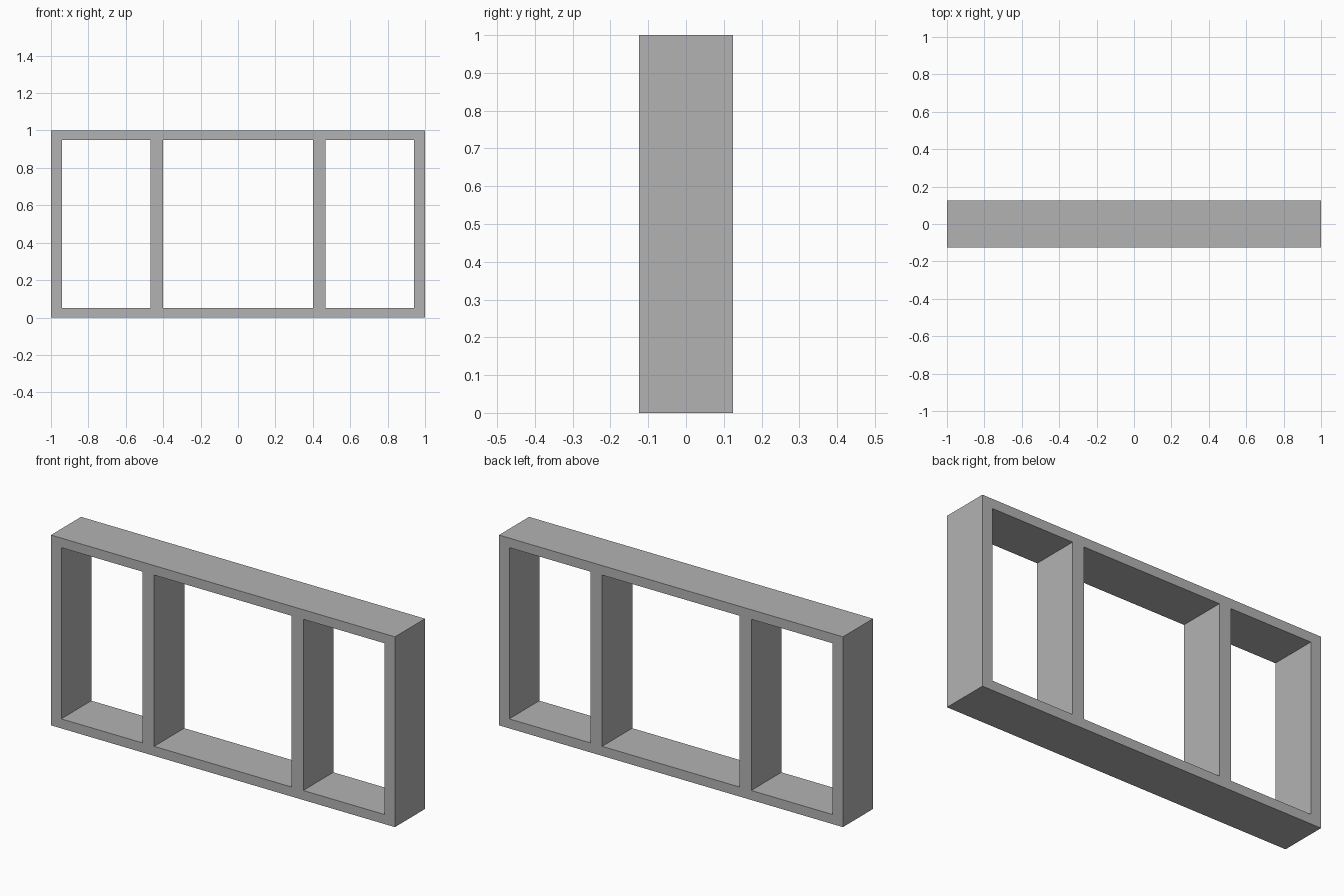
import bpy
import bmesh

cube = bpy.data.objects.get("Cube")
if cube:
    bpy.data.objects.remove(cube, do_unlink=True)

# Plain grey for the whole frame
grey = bpy.data.materials.new("grey")
grey.use_nodes = True
colour = (0.45, 0.45, 0.45, 1)
grey.diffuse_color = colour
grey.node_tree.nodes["Principled BSDF"].inputs["Base Color"].default_value = colour

# Edges of posts and rails; odd column and middle row cells are openings
half_columns = [0.40, 0.467, 0.94, 1.0]
columns = [-x for x in reversed(half_columns)] + half_columns
rows = [0, 0.05, 0.95, 1.0]
depth = 0.25

# Front outline of the frame as a grid of faces around the openings
bm = bmesh.new()
grid = [[bm.verts.new((x, -depth / 2, z)) for z in rows] for x in columns]
for i in range(len(columns) - 1):
    for j in range(len(rows) - 1):
        if j == 1 and i % 2 == 1:
            continue
        bm.faces.new((grid[i][j], grid[i + 1][j],
                      grid[i + 1][j + 1], grid[i][j + 1]))

# Extrude to the back to make one closed solid
front = bm.faces[:]
extruded = bmesh.ops.extrude_face_region(bm, geom=front, use_keep_orig=True)
back = [v for v in extruded["geom"] if isinstance(v, bmesh.types.BMVert)]
bmesh.ops.translate(bm, verts=back, vec=(0, depth, 0))
bmesh.ops.recalc_face_normals(bm, faces=bm.faces[:])

mesh = bpy.data.meshes.new("window_frame")
bm.to_mesh(mesh)
bm.free()
mesh.materials.append(grey)
frame = bpy.data.objects.new("window_frame", mesh)
bpy.context.collection.objects.link(frame)
